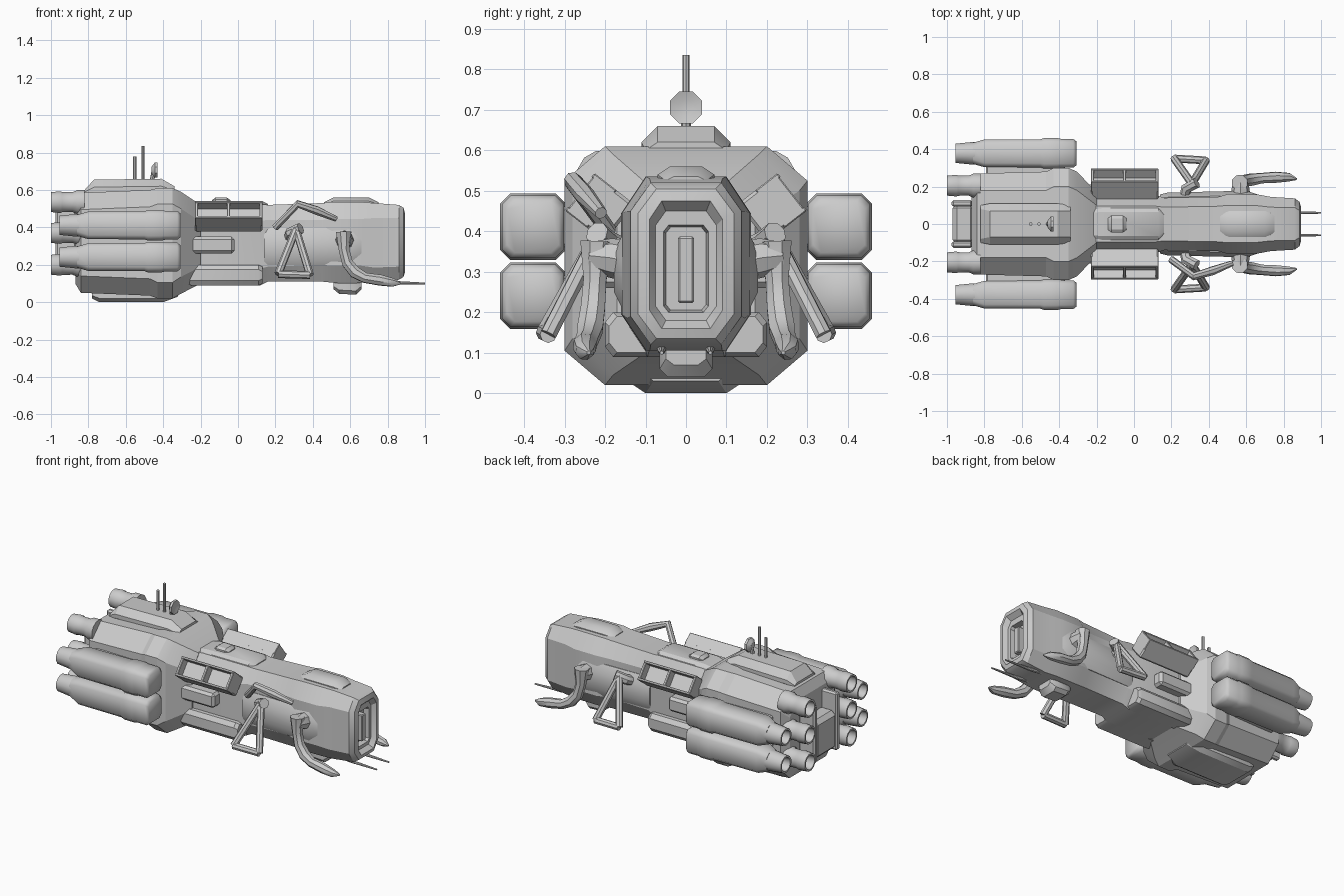
import bpy, bmesh, math
from mathutils import Vector


def finish(name, bm, angle=30):
    bmesh.ops.recalc_face_normals(bm, faces=bm.faces)
    me = bpy.data.meshes.new(name)
    bm.to_mesh(me)
    bm.free()
    ob = bpy.data.objects.new(name, me)
    bpy.context.collection.objects.link(ob)
    smooth(ob, angle)
    return ob


def smooth(ob, angle=30):
    bpy.ops.object.select_all(action='DESELECT')
    ob.select_set(True)
    bpy.context.view_layer.objects.active = ob
    bpy.ops.object.shade_smooth_by_angle(angle=math.radians(angle))


def skin(name, rings, angle=30):
    """Bridge equal-sized rings of points and cap both ends."""
    bm = bmesh.new()
    rows = [[bm.verts.new(p) for p in ring] for ring in rings]
    n = len(rows[0])
    for a, b in zip(rows, rows[1:]):
        for i in range(n):
            bm.faces.new((a[i], a[(i + 1) % n], b[(i + 1) % n], b[i]))
    bm.faces.new(rows[0])
    bm.faces.new(rows[-1])
    return finish(name, bm, angle)


def octa(x, hw, z0, z1, cy, cz, yc=0):
    """Chamfered rectangle across the ship at station x."""
    half = [(hw - cy, z0), (hw, z0 + cz), (hw, z1 - cz), (hw - cy, z1)]
    pts = half + [(-y, z) for y, z in reversed(half)]
    return [(x, yc + y, z) for y, z in pts]


def loft(name, stations, yc=0, angle=30):
    return skin(name, [octa(*s, yc=yc) for s in stations], angle)


def lathe_x(name, y, z, profile, n=12):
    return skin(name, [[(x, y + r * math.cos(math.tau * (i + .5) / n),
                         z + r * math.sin(math.tau * (i + .5) / n))
                        for i in range(n)] for x, r in profile], 35)


def box(name, c, size, rot=0, bevel=0.008):
    bm = bmesh.new()
    bmesh.ops.create_cube(bm, size=1)
    bmesh.ops.scale(bm, vec=size, verts=bm.verts)
    if bevel:
        bmesh.ops.bevel(bm, geom=bm.edges[:], offset=bevel, segments=1, affect='EDGES')
    ob = finish(name, bm)
    ob.location, ob.rotation_euler = c, (rot, 0, 0)
    return ob


def tube(name, pts, radius, radii=None):
    cu = bpy.data.curves.new(name, 'CURVE')
    cu.dimensions, cu.bevel_depth, cu.bevel_resolution = '3D', radius, 2
    cu.use_fill_caps = True
    sp = cu.splines.new('POLY')
    sp.points.add(len(pts) - 1)
    for i, p in enumerate(pts):
        sp.points[i].co = (*p, 1)
        sp.points[i].radius = radii[i] if radii else 1
    ob = bpy.data.objects.new(name, cu)
    bpy.context.collection.objects.link(ob)
    bpy.ops.object.select_all(action='DESELECT')
    ob.select_set(True)
    bpy.context.view_layer.objects.active = ob
    bpy.ops.object.convert(target='MESH')
    smooth(bpy.context.object, 40)


# Rear engine hull with front collar and tapered shoulder
loft("rear_hull", [
    (-.87, .22, .10, .53, .08, .08), (-.84, .27, .05, .585, .09, .09),
    (-.47, .28, .035, .60, .10, .09), (-.43, .30, .02, .61, .10, .085),
    (-.35, .30, .02, .61, .10, .085), (-.305, .28, .045, .59, .10, .09),
    (-.20, .17, .10, .52, .07, .09)], angle=20)
loft("dorsal_deck", [
    (-.82, .10, .55, .60, .02, .01), (-.77, .11, .55, .655, .04, .04),
    (-.41, .11, .55, .66, .04, .04), (-.34, .10, .55, .62, .03, .02)])
loft("ventral_keel", [
    (-.78, .12, .02, .08, .02, .015), (-.74, .13, 0, .08, .03, .02),
    (-.40, .13, 0, .08, .03, .02), (-.32, .10, .03, .08, .02, .015)])

# Neck, midsection and head
loft("neck", [
    (-.24, .16, .10, .52, .06, .09), (-.18, .155, .09, .525, .06, .09),
    (.12, .155, .09, .525, .06, .09), (.16, .14, .11, .52, .05, .08),
    (.45, .145, .11, .53, .05, .09), (.50, .16, .105, .535, .06, .09),
    (.66, .158, .105, .535, .06, .09), (.73, .145, .105, .53, .055, .08),
    (.86, .137, .12, .52, .05, .07), (.885, .118, .135, .505, .045, .06),
    (.893, .09, .16, .475, .03, .045), (.865, .075, .18, .45, .025, .035),
    (.865, .055, .20, .415, .012, .015), (.83, .05, .205, .41, .012, .015)])
box("nose_slot_bar", (.845, 0, .305), (.05, .04, .165), bevel=.005)
loft("head_crest", [
    (.46, .05, .50, .535, .02, .01), (.51, .07, .50, .56, .03, .02),
    (.70, .07, .50, .56, .03, .02), (.75, .05, .50, .535, .02, .01)])
loft("neck_spine", [
    (-.22, .08, .48, .53, .02, .01), (-.17, .085, .48, .54, .02, .015),
    (.13, .085, .48, .54, .02, .015), (.16, .06, .48, .525, .02, .01)])
loft("spine_hatch", [
    (-.14, .03, .52, .545, .01, .005), (-.12, .045, .52, .56, .015, .01),
    (-.06, .045, .52, .56, .015, .01), (-.04, .03, .52, .545, .01, .005)])
loft("chin_turret", [
    (.51, .05, .07, .12, .02, .015), (.54, .065, .045, .12, .02, .02),
    (.63, .065, .04, .12, .02, .02), (.66, .05, .07, .12, .02, .015)])

# Main nozzles: three rows on each side of the stern
for s in (-1, 1):
    for z in (.535, .37, .20):
        lathe_x("main_nozzle", s * .205, z, [
            (-.82, .066), (-.86, .066), (-.885, .055), (-.94, .056), (-.95, .060),
            (-1.0, .055), (-1.0, .044), (-.93, .036)])
box("stern_block", (-.91, 0, .28), (.12, .22, .24), bevel=.025)
for s in (-1, 1):
    box("stern_rib", (-.92, s * .11, .33), (.11, .035, .36), bevel=.01)

for s in (-1, 1):
    # Side engine pods, two per side
    for z in (.241, .411):
        k = lambda x, h, c: (x, h, z - h, z + h, c, c)
        loft("side_pod", [
            k(-.86, .057, .025), k(-.80, .074, .022), k(-.50, .075, .022),
            k(-.48, .082, .026), k(-.41, .082, .026), k(-.39, .077, .022),
            k(-.325, .077, .022), k(-.308, .064, .02)], yc=s * .378, angle=50)
        lathe_x("pod_nozzle", s * .378, z, [
            (-.82, .062), (-.87, .062), (-.955, .053), (-.955, .042), (-.88, .035)])
        box("pod_mount", (-.58, s * .295, z), (.42, .06, .10))

    # Tilted window bays on the neck
    a = -s * math.radians(52)
    n = Vector((0, s * .788, .616))
    t = Vector((0, s * .616, -.788))
    base = Vector((-.05, s * .235, .476))
    box("window_bay_back", base - n * .055, (.36, .118, .07), a)
    for e in (-1, 1):
        box("window_bay_rail", base + t * (e * .052), (.36, .014, .07), a, .003)
    for x in (-.172, 0, .172):
        box("window_bay_post", base + Vector((x, 0, 0)), (.016, .112, .064), a, .003)

    # Neck side equipment
    box("side_tank", (-.155, s * .175, .305), (.27, .075, .09), bevel=.015)
    loft("lower_sponson", [
        (-.27, .06, .10, .20, .02, .03), (-.25, .065, .09, .20, .02, .025),
        (.11, .065, .09, .20, .02, .025), (.13, .055, .10, .19, .02, .025)], yc=s * .135)
    loft("mid_cheek", [
        (.14, .03, .20, .38, .02, .04), (.18, .04, .20, .40, .025, .05),
        (.60, .05, .20, .40, .025, .05), (.66, .03, .22, .37, .02, .04)], yc=s * .128)

    # Folded triangular legs
    corners = [(.31, s * .215, .39), (.215, s * .35, .15), (.385, s * .34, .145)]
    for i in range(3):
        tube("triangle_leg", [corners[i], corners[(i + 1) % 3]], .021)
    tube("leg_hip", [(.27, s * .13, .34), (.28, s * .19, .37), (.335, s * .22, .395)], .03)

    # Forward manipulator arms with tapered claws
    tube("arm_shoulder", [(.57, s * .11, .32), (.57, s * .19, .335), (.57, s * .24, .34)],
         .048, (1.1, 1, .7))
    tube("front_arm", [(.565, s * .22, .375), (.567, s * .225, .28), (.585, s * .23, .21),
                       (.625, s * .237, .16), (.68, s * .245, .13), (.76, s * .25, .118),
                       (.83, s * .25, .105), (.87, s * .24, .10)],
         .034, (1.3, .9, .95, 1, .85, .9, .7, .15))

    # Thin chin probes
    tube("chin_probe", [(.68, s * .06, .125), (.82, s * .06, .105), (1.0, s * .06, .10)],
         .012, (1.3, .8, .4))

# Raised crane arm on one side only
tube("crane_arm", [(.20, -.19, .40), (.32, -.28, .525), (.42, -.25, .49), (.525, -.21, .445)],
     .022, (.9, 1, 1.1, .7))

# Masts and dish on the dorsal deck
tube("tall_mast", [(-.508, 0, .65), (-.508, 0, .835)], .009)
tube("short_mast", [(-.552, 0, .65), (-.552, 0, .78)], .009)
tube("dish_stem", [(-.46, 0, .65), (-.45, 0, .70)], .012)
lathe_x("sensor_dish", 0, .706, [(-.462, .02), (-.445, .043), (-.43, .043), (-.437, .02)], 8)
